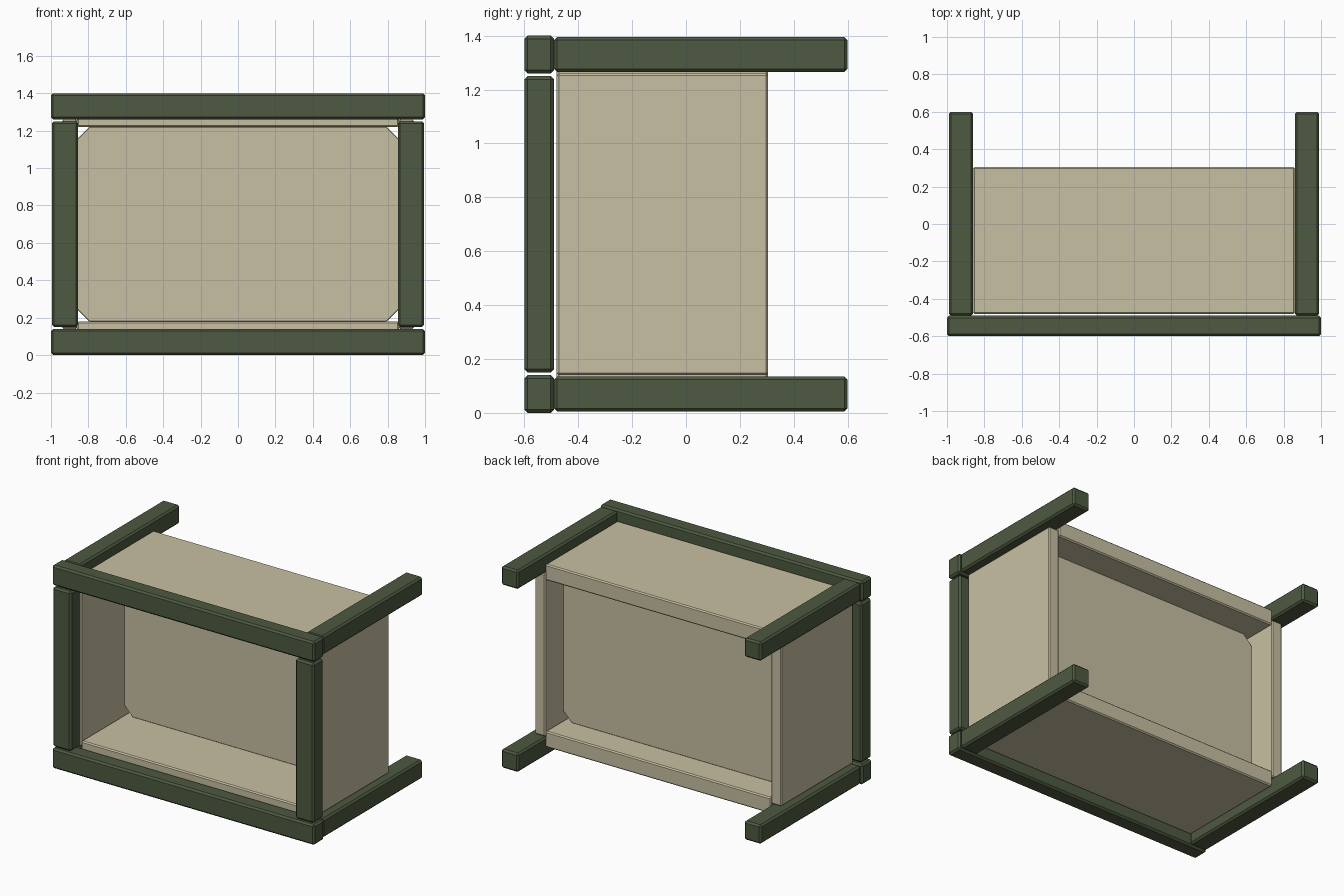
import bpy
import bmesh

cube = bpy.data.objects.get("Cube")
if cube:
    bpy.data.objects.remove(cube, do_unlink=True)


def material(name, rgb):
    mat = bpy.data.materials.new(name)
    mat.use_nodes = True
    colour = (*rgb, 1)
    mat.diffuse_color = colour
    mat.node_tree.nodes["Principled BSDF"].inputs["Base Color"].default_value = colour
    return mat


GREEN = material("dark green paint", (0.075, 0.10, 0.052))
BEIGE = material("beige board", (0.58, 0.53, 0.365))


def add_object(name, bm, mat, bevel):
    bmesh.ops.recalc_face_normals(bm, faces=bm.faces)
    mesh = bpy.data.meshes.new(name)
    bm.to_mesh(mesh)
    bm.free()
    mesh.materials.append(mat)
    obj = bpy.data.objects.new(name, mesh)
    bpy.context.collection.objects.link(obj)
    mod = obj.modifiers.new("edge bevel", 'BEVEL')
    mod.width = bevel
    mod.segments = 1
    return obj


def board(name, x, y, z, mat, bevel=0.012):
    """Bevelled box given its (low, high) span on each axis."""
    spans = (x, y, z)
    bm = bmesh.new()
    bmesh.ops.create_cube(bm, size=1)
    for v in bm.verts:
        v.co = [(s[0] + s[1]) / 2 + c * (s[1] - s[0]) for s, c in zip(spans, v.co)]
    return add_object(name, bm, mat, bevel)


def mirrored(span, side, centre=0):
    """Span reflected about a centre when side is -1."""
    return tuple(sorted(centre + side * (v - centre) for v in span))


MID = 0.7                # height of the mirror plane
FRONT = (-0.6, -0.49)    # depth of the front frame
SHELL = (-0.48, 0.305)   # depth of the box walls

# Top and bottom: front beam, two long rails, one board between them
for level, side in (("top", 1), ("bottom", -1)):
    board(level + "_front_beam", (-1, 1), FRONT,
          mirrored((1.26, 1.4), side, MID), GREEN)
    board(level + "_board", (-0.86, 0.86), SHELL,
          mirrored((1.22, 1.33), side, MID), BEIGE, 0.008)
    for hand, s in (("left", 1), ("right", -1)):
        board(f"{level}_{hand}_rail", mirrored((0.86, 0.99), s), (-0.49, 0.6),
              mirrored((1.265, 1.395), side, MID), GREEN)

# Front posts and side walls
for hand, s in (("left", 1), ("right", -1)):
    board(hand + "_front_post", mirrored((0.855, 0.995), s), FRONT, (0.15, 1.25), GREEN)
    board(hand + "_side_wall", mirrored((0.86, 0.94), s), SHELL, (0.14, 1.26), BEIGE, 0.008)

# Inner partition with clipped corners
half_w, half_h, cut = 0.86, 0.52, 0.065
outline = []
for sx, sz in ((1, 1), (-1, 1), (-1, -1), (1, -1)):
    pair = [(sx * half_w, sz * (half_h - cut)), (sx * (half_w - cut), sz * half_h)]
    outline += pair if sx * sz > 0 else pair[::-1]
bm = bmesh.new()
face = bm.faces.new([bm.verts.new((x, -0.01, MID + z)) for x, z in outline])
extruded = bmesh.ops.extrude_face_region(bm, geom=[face])
bmesh.ops.translate(bm, vec=(0, 0.12, 0),
                    verts=[g for g in extruded["geom"] if isinstance(g, bmesh.types.BMVert)])
add_object("inner_partition", bm, BEIGE, 0.003)
